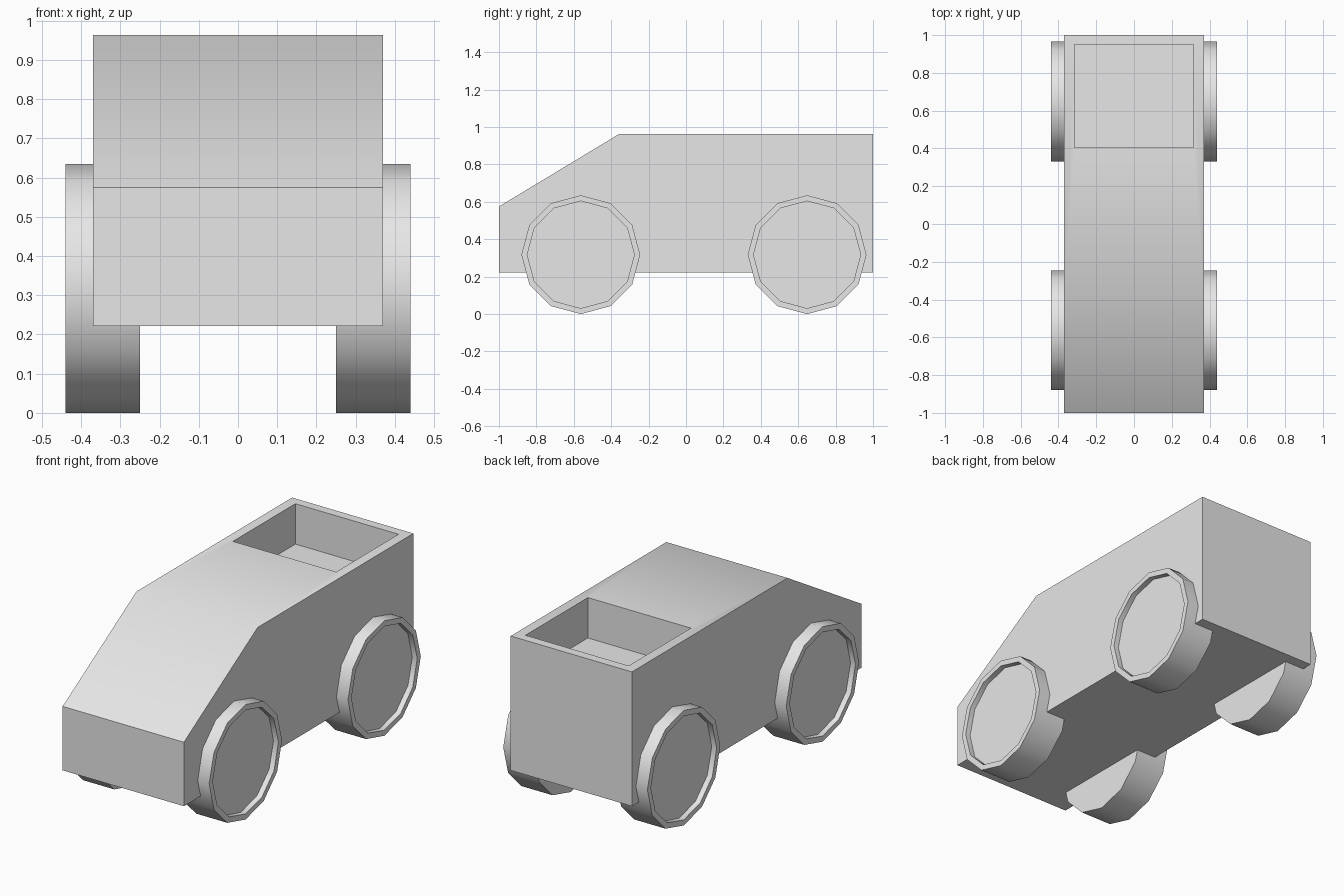
import bpy, bmesh, math
from mathutils import Matrix, Vector

if "Cube" in bpy.data.objects:
    bpy.data.objects.remove(bpy.data.objects["Cube"], do_unlink=True)

# Single plain material
grey = bpy.data.materials.new("plain grey")
grey.use_nodes = True
colour = (0.8, 0.8, 0.8, 1)
grey.diffuse_color = colour
grey.node_tree.nodes["Principled BSDF"].inputs["Base Color"].default_value = colour


def make_object(name, bm):
    bmesh.ops.recalc_face_normals(bm, faces=bm.faces)
    mesh = bpy.data.meshes.new(name)
    bm.to_mesh(mesh)
    bm.free()
    mesh.materials.append(grey)
    obj = bpy.data.objects.new(name, mesh)
    bpy.context.collection.objects.link(obj)
    return obj


def smooth(obj):
    bpy.ops.object.select_all(action="DESELECT")
    obj.select_set(True)
    bpy.context.view_layer.objects.active = obj
    bpy.ops.object.shade_smooth_by_angle(angle=math.radians(40))


# Body: side profile (y, z) extruded across the width
half_width = 0.37
profile = [(-1, 0.222), (1, 0.222), (1, 0.963), (-0.357, 0.963), (-1, 0.575)]
bm = bmesh.new()
side = bm.faces.new([bm.verts.new((-half_width, y, z)) for y, z in profile])
grown = bmesh.ops.extrude_face_region(bm, geom=[side])["geom"]
bmesh.ops.translate(bm, vec=(2 * half_width, 0, 0),
                    verts=[v for v in grown if isinstance(v, bmesh.types.BMVert)])
body = make_object("body", bm)

# Open cargo well cut into the roof
bm = bmesh.new()
bmesh.ops.create_cube(bm, size=1, matrix=Matrix.Translation((0, 0.678, 0.94))
                      @ Matrix.Diagonal((0.63, 0.544, 0.4, 1)))
cutter = make_object("cargo_well_cutter", bm)
cutter.hide_render = True
cut = body.modifiers.new("cargo well", "BOOLEAN")
cut.operation = "DIFFERENCE"
cut.solver = "EXACT"
cut.object = cutter
bpy.context.view_layer.objects.active = body
bpy.ops.object.modifier_apply(modifier=cut.name)
bpy.data.objects.remove(cutter, do_unlink=True)
smooth(body)

# Wheels: twelve-sided drums with a recessed outer face
radius, width = 0.3175, 0.19


def make_wheel(name, sign, y):
    bm = bmesh.new()
    bmesh.ops.create_cone(bm, cap_ends=True, segments=12, radius1=radius,
                          radius2=radius, depth=width,
                          matrix=Matrix.Rotation(math.pi / 2, 4, "Y"))
    bm.normal_update()
    hub = next(f for f in bm.faces if f.normal.x * sign > 0.9)
    bmesh.ops.inset_region(bm, faces=[hub], thickness=0.03, use_even_offset=True)
    hub = bmesh.ops.extrude_discrete_faces(bm, faces=[hub])["faces"][0]
    bmesh.ops.translate(bm, verts=hub.verts, vec=(-0.03 * sign, 0, 0))
    wheel = make_object(name, bm)
    wheel.location = Vector((sign * 0.345, y, radius))
    smooth(wheel)


for side_name, sign in (("left", 1), ("right", -1)):
    for end_name, y in (("front", -0.5625), ("rear", 0.6475)):
        make_wheel(f"{end_name}_{side_name}_wheel", sign, y)
